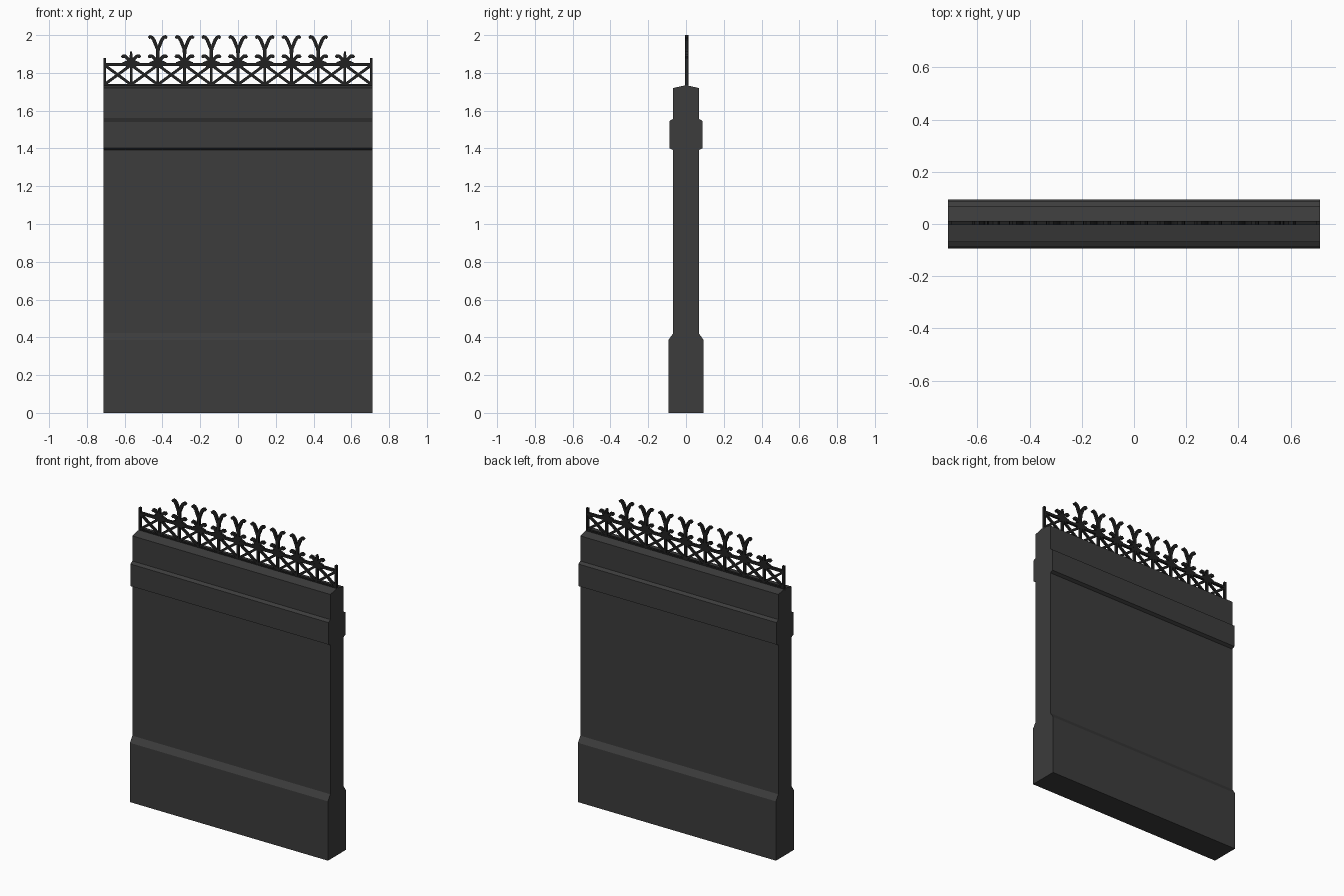
import bpy, bmesh
from mathutils import Vector

if "Cube" in bpy.data.objects:
    bpy.data.objects.remove(bpy.data.objects["Cube"])

HALF = 0.712
PITCH = 0.1415
RAIL_Y = 0.004


def material(name, v):
    m = bpy.data.materials.new(name)
    m.diffuse_color = (v, v, v, 1)
    m.use_nodes = True
    m.node_tree.nodes["Principled BSDF"].inputs["Base Color"].default_value = m.diffuse_color
    return m


stone = material("dark_stone", 0.045)
iron = material("black_iron", 0.015)


def finish(bm, name, mat):
    bmesh.ops.recalc_face_normals(bm, faces=bm.faces)
    me = bpy.data.meshes.new(name)
    bm.to_mesh(me)
    bm.free()
    me.materials.append(mat)
    ob = bpy.data.objects.new(name, me)
    bpy.context.collection.objects.link(ob)
    return ob


def strip(bm, pts, widths, depth=0.016):
    """Flat bar following a path in the XZ plane, with a width per point."""
    p = [Vector(q) for q in pts]
    if not isinstance(widths, (list, tuple)):
        widths = [widths] * len(p)
    rings = []
    for i, q in enumerate(p):
        d = (p[min(i + 1, len(p) - 1)] - p[max(i - 1, 0)]).normalized()
        n = Vector((-d.y, d.x)) * widths[i] / 2
        rings.append([bm.verts.new((c.x, RAIL_Y + s * depth / 2, c.y))
                      for c, s in ((q + n, -1), (q - n, -1), (q - n, 1), (q + n, 1))])
    for a, b in zip(rings, rings[1:]):
        for k in range(4):
            bm.faces.new((a[k], a[(k + 1) % 4], b[(k + 1) % 4], b[k]))
    bm.faces.new(rings[0])
    bm.faces.new(rings[-1])


# Wall: mirrored moulding profile swept along x
half = [(0.093, 0), (0.093, 0.385), (0.068, 0.422), (0.068, 1.392), (0.088, 1.402),
        (0.088, 1.545), (0.068, 1.557), (0.068, 1.72)]
profile = half + [(0, 1.735)] + [(-y, z) for y, z in reversed(half)]
bm = bmesh.new()
face = bm.faces.new([bm.verts.new((-HALF, y, z)) for y, z in profile])
ext = bmesh.ops.extrude_face_region(bm, geom=[face])
bmesh.ops.translate(bm, vec=(2 * HALF, 0, 0),
                    verts=[v for v in ext["geom"] if isinstance(v, bmesh.types.BMVert)])
finish(bm, "wall", stone)

# Horizontal rails and end posts
bm = bmesh.new()
for z in (1.734, 1.844):
    strip(bm, [(-HALF, z), (HALF, z)], 0.016)
for s in (-1, 1):
    strip(bm, [(s * 0.705, 1.72), (s * 0.705, 1.88)], 0.014)
finish(bm, "rails_and_end_posts", iron)

# Uprights and crossed braces
bm = bmesh.new()
for i in range(-4, 5):
    strip(bm, [(i * PITCH, 1.73), (i * PITCH, 1.85)], 0.014)
for i in range(-5, 5):
    x0, x1 = i * PITCH, (i + 1) * PITCH
    strip(bm, [(x0, 1.738), (x1, 1.842)], 0.015, 0.012)
    strip(bm, [(x0, 1.842), (x1, 1.738)], 0.015, 0.012)
finish(bm, "cross_braces", iron)

# Leaf rosettes above the top rail
bm = bmesh.new()
for i in range(-4, 5):
    x = i * PITCH
    strip(bm, [(x, 1.84), (x, 1.88), (x, 1.912)], [0.02, 0.018, 0.01])
    for s in (-1, 1):
        strip(bm, [(x, 1.845), (x + s * 0.014, 1.872), (x + s * 0.03, 1.888),
                   (x + s * 0.042, 1.889), (x + s * 0.05, 1.882)],
              [0.016, 0.017, 0.018, 0.02, 0.012])
        strip(bm, [(x, 1.862), (x + s * 0.022, 1.858), (x + s * 0.044, 1.85)],
              [0.012, 0.014, 0.012])
        strip(bm, [(x, 1.852), (x + s * 0.02, 1.832), (x + s * 0.03, 1.818)],
              [0.014, 0.016, 0.009])
finish(bm, "leaf_rosettes", iron)

# Tall forked finials
bm = bmesh.new()
for i in range(-3, 4):
    x = i * PITCH
    strip(bm, [(x, 1.85), (x, 1.90), (x, 1.945)], [0.018, 0.018, 0.024])
    for s in (-1, 1):
        strip(bm, [(x + s * 0.002, 1.925), (x + s * 0.012, 1.952), (x + s * 0.021, 1.974),
                   (x + s * 0.031, 1.988), (x + s * 0.04, 1.991), (x + s * 0.049, 1.985)],
              [0.016, 0.018, 0.018, 0.018, 0.019, 0.013])
finish(bm, "forked_finials", iron)
